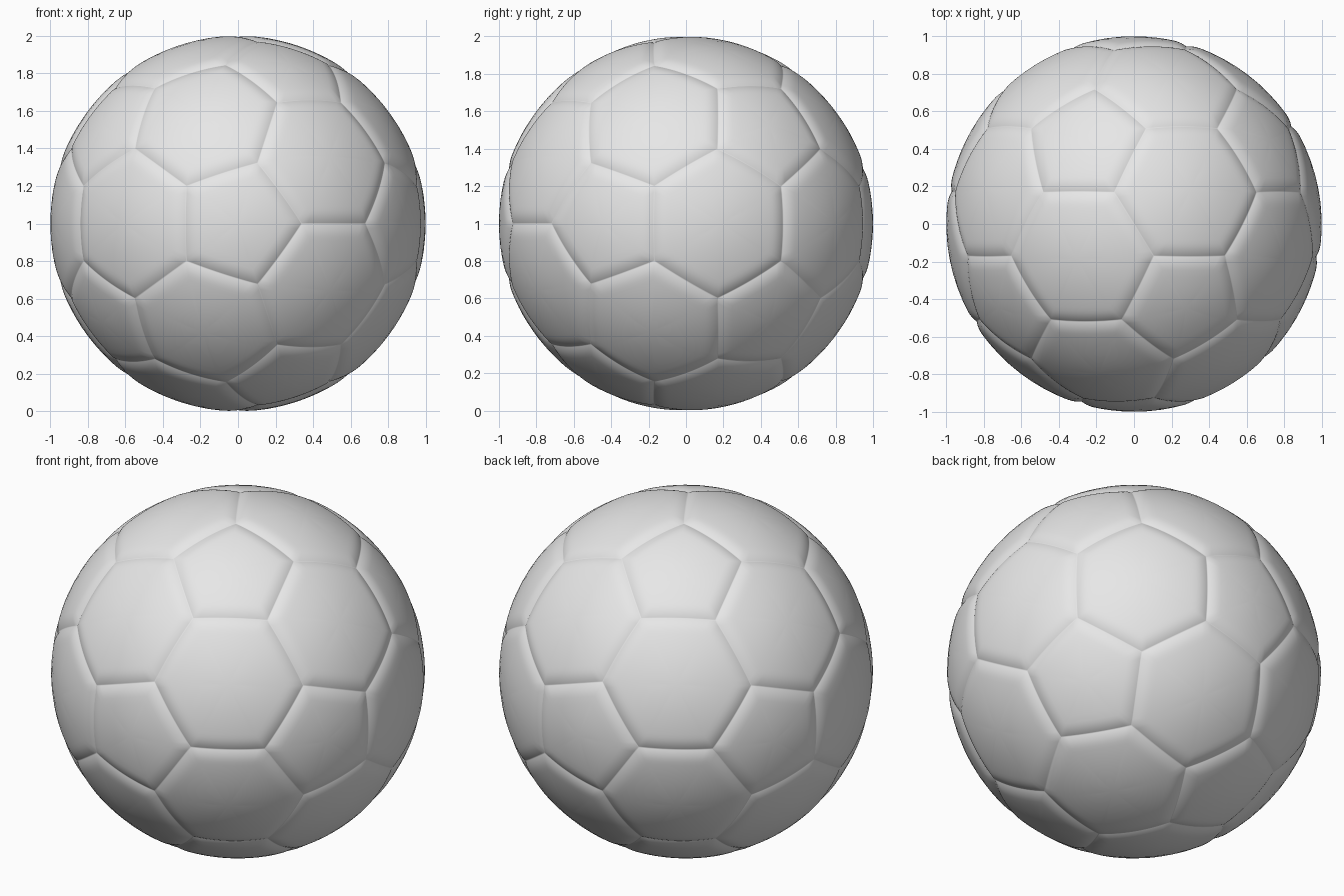
import bpy
import bmesh
from math import cos, sin, radians, sqrt
from mathutils import Vector

default_cube = bpy.data.objects.get("Cube")
if default_cube:
    bpy.data.objects.remove(default_cube, do_unlink=True)

SEAM_DEPTH = 0.014
SEAM_WIDTH = 0.075
EDGE_CUTS = 12
# Ring positions from seam (0) to panel centre (1), denser near the seam
RINGS = [0, .012, .03, .055, .085, .12, .16, .21, .27, .4, .6, .8, 1]

# Icosahedron with pentagon axes along y
h, r = 1 / sqrt(5), 2 / sqrt(5)
corners = [Vector((0, -1, 0)), Vector((0, 1, 0))]
for k in range(5):
    for y, offset in ((-h, 0), (h, 36)):
        a = radians(72 * k + offset)
        corners.append(Vector((r * cos(a), y, r * sin(a))))

base = bmesh.new()
for c in corners:
    base.verts.new(c)
bmesh.ops.convex_hull(base, input=base.verts[:])
triangles = [[v.co.copy() for v in f.verts] for f in base.faces]
base.free()

bm = bmesh.new()


def ball_point(centre, p, q, t, u):
    """Point on the ball, sunk close to the seam between p and q."""
    edge_point = p.lerp(q, u)
    apothem = ((p + q) / 2 - centre).length / p.length
    closeness = max(0, 1 - t * apothem / SEAM_WIDTH)
    radius = 1 - SEAM_DEPTH * closeness ** 2
    return edge_point.lerp(centre, t).normalized() * radius


def add_wedge(centre, p, q):
    """One slice of a panel, from its seam to its centre."""
    rows = []
    for t in RINGS[:-1]:
        rows.append([bm.verts.new(ball_point(centre, p, q, t, i / EDGE_CUTS))
                     for i in range(EDGE_CUTS + 1)])
    for outer, inner in zip(rows, rows[1:]):
        for i in range(EDGE_CUTS):
            bm.faces.new((outer[i], outer[i + 1], inner[i + 1], inner[i]))
    tip = bm.verts.new(centre.normalized())
    for i in range(EDGE_CUTS):
        bm.faces.new((rows[-1][i], rows[-1][i + 1], tip))


# Each triangle carries one hexagon panel and a slice of three pentagon panels
for tri in triangles:
    hex_centre = (tri[0] + tri[1] + tri[2]) / 3
    for i in range(3):
        a, b, c = tri[i], tri[(i + 1) % 3], tri[(i + 2) % 3]
        near_b, near_c = a.lerp(b, 1 / 3), a.lerp(c, 1 / 3)
        add_wedge(hex_centre, near_b, a.lerp(b, 2 / 3))
        add_wedge(hex_centre, near_c, near_b)
        add_wedge(a * near_b.dot(a), near_b, near_c)

bmesh.ops.remove_doubles(bm, verts=bm.verts[:], dist=0.0002)
bmesh.ops.recalc_face_normals(bm, faces=bm.faces[:])
for f in bm.faces:
    f.smooth = True

# Ball object
mesh = bpy.data.meshes.new("ball")
bm.to_mesh(mesh)
bm.free()
ball = bpy.data.objects.new("ball", mesh)
ball.location.z = 1
bpy.context.collection.objects.link(ball)

# Single light grey material
grey = (0.8, 0.8, 0.8, 1)
mat = bpy.data.materials.new("light grey")
mat.use_nodes = True
mat.diffuse_color = grey
for node in mat.node_tree.nodes:
    if node.type == 'BSDF_PRINCIPLED':
        node.inputs["Base Color"].default_value = grey
mesh.materials.append(mat)
